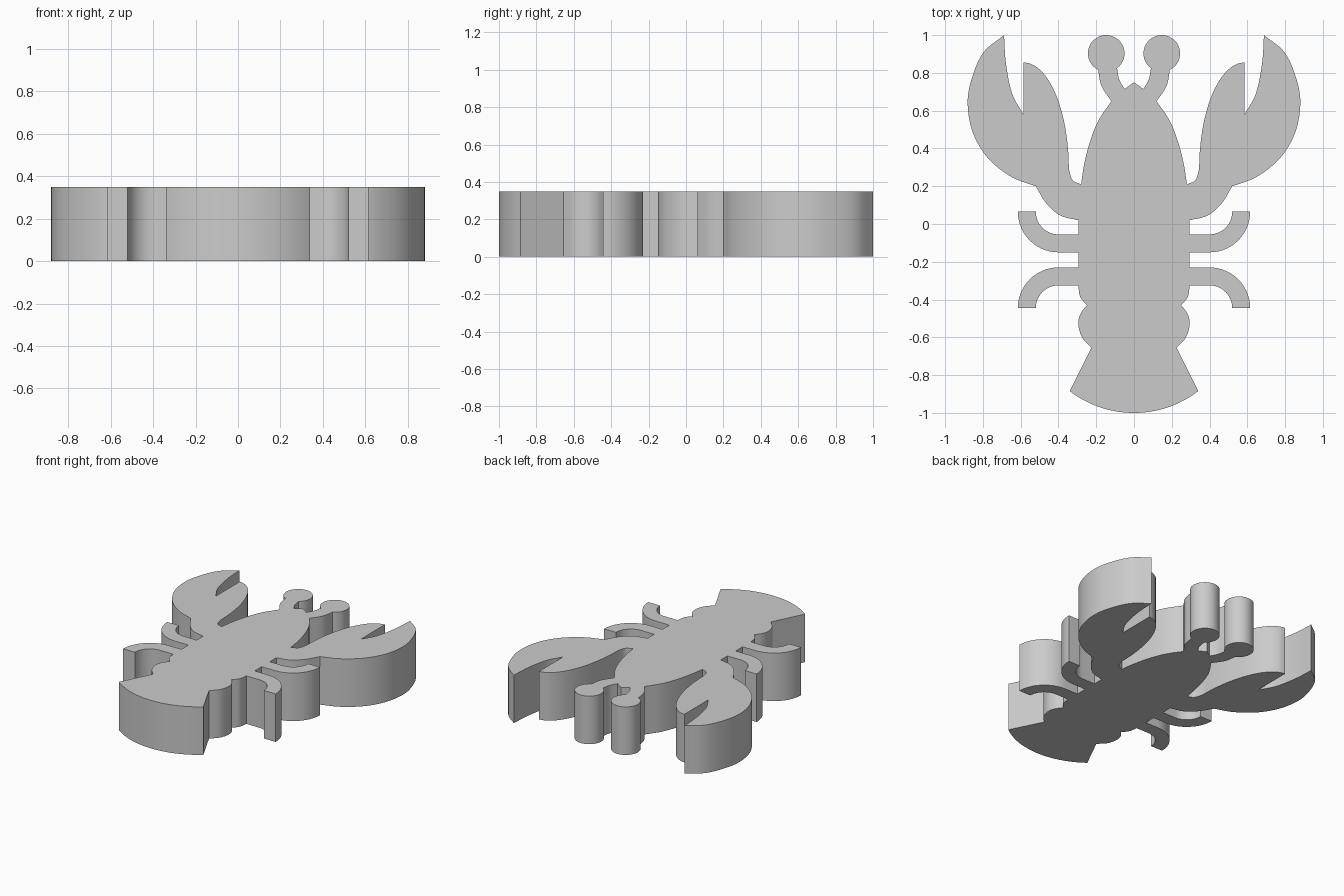
import bpy, bmesh, math
from mathutils import Vector

if "Cube" in bpy.data.objects:
    bpy.data.objects.remove(bpy.data.objects["Cube"])

HEIGHT = 0.35


def arc(cx, cy, rx, ry, a0, a1, n=14):
    """Elliptical arc, angles in degrees."""
    pts = []
    for i in range(n + 1):
        a = math.radians(a0 + (a1 - a0) * i / n)
        pts.append((cx + rx * math.cos(a), cy + ry * math.sin(a)))
    return pts


def smooth(*keys, n=6):
    """Smooth curve through a few points."""
    k = [Vector(p) for p in keys]
    k = [2 * k[0] - k[1]] + k + [2 * k[-1] - k[-2]]
    pts = []
    for a, b, c, d in zip(k, k[1:], k[2:], k[3:]):
        for i in range(n):
            t = i / n
            p = 0.5 * (2 * b + (c - a) * t + (2 * a - 5 * b + 4 * c - d) * t * t
                       + (3 * b - a - 3 * c + d) * t ** 3)
            pts.append((p.x, p.y))
    return pts + [tuple(keys[-1])]


half = [(0, 0.75)]
# eye stalk and round eye
half += smooth((0.05, 0.715), (0.078, 0.765), (0.09, 0.825))
half += arc(0.147, 0.903, 0.097, 0.097, 234, -64, 32)
half += smooth((0.19, 0.816), (0.172, 0.73), (0.12, 0.65))
# side of the head
half += smooth((0.12, 0.65), (0.19, 0.545), (0.235, 0.43), (0.265, 0.31), (0.28, 0.21))
# notch between head and claw
half += smooth((0.28, 0.21), (0.325, 0.232), (0.345, 0.29))
# inner pincer
half += arc(0.585, 0.29, 0.24, 0.565, 180, 90, 20)
# gap between the pincers
half += smooth((0.585, 0.58), (0.645, 0.69), (0.678, 0.85), (0.688, 1.0))
# outer pincer and arm
half += smooth((0.688, 1.0), (0.80, 0.905), (0.865, 0.75), (0.88, 0.62),
               (0.85, 0.475), (0.77, 0.345), (0.65, 0.25), (0.52, 0.20))
half += smooth((0.52, 0.20), (0.465, 0.11), (0.39, 0.045), (0.295, 0.02))
# front leg, bent forwards
half += [(0.295, -0.055)] + arc(0.40, 0.065, 0.12, 0.12, -90, 0)
half += arc(0.40, 0.065, 0.215, 0.215, 0, -90) + [(0.295, -0.15)]
# rear leg, bent backwards
half += [(0.295, -0.23)] + arc(0.40, -0.445, 0.215, 0.215, 90, 0)
half += arc(0.40, -0.445, 0.12, 0.12, 0, 90) + [(0.295, -0.325)]
# abdomen segments
half += smooth((0.295, -0.325), (0.285, -0.385), (0.25, -0.43))
half += smooth((0.25, -0.43), (0.283, -0.475), (0.295, -0.53), (0.275, -0.6), (0.225, -0.655))
# tail fan
half += arc(0, -0.44, 0.56, 0.56, -52.6, -90)

# drop coincident joints, then mirror to close the outline
clean = []
for p in half:
    if not clean or math.dist(p, clean[-1]) > 0.004:
        clean.append(p)
outline = clean + [(-x, y) for x, y in reversed(clean[1:-1])]

# extrude the outline into a solid plate
bm = bmesh.new()
base = bm.faces.new([bm.verts.new((x, y, 0)) for x, y in outline])
top = bmesh.ops.extrude_face_region(bm, geom=[base], use_keep_orig=True)
bmesh.ops.translate(bm, vec=(0, 0, HEIGHT),
                    verts=[v for v in top["geom"] if isinstance(v, bmesh.types.BMVert)])
bmesh.ops.recalc_face_normals(bm, faces=bm.faces[:])

mesh = bpy.data.meshes.new("lobster_body")
bm.to_mesh(mesh)
bm.free()
body = bpy.data.objects.new("lobster_body", mesh)
bpy.context.collection.objects.link(body)

grey = bpy.data.materials.new("light grey")
grey.diffuse_color = (0.6, 0.6, 0.6, 1)
grey.use_nodes = True
grey.node_tree.nodes["Principled BSDF"].inputs["Base Color"].default_value = grey.diffuse_color
mesh.materials.append(grey)

bpy.context.view_layer.objects.active = body
body.select_set(True)
bpy.ops.object.shade_smooth_by_angle(angle=math.radians(30))
